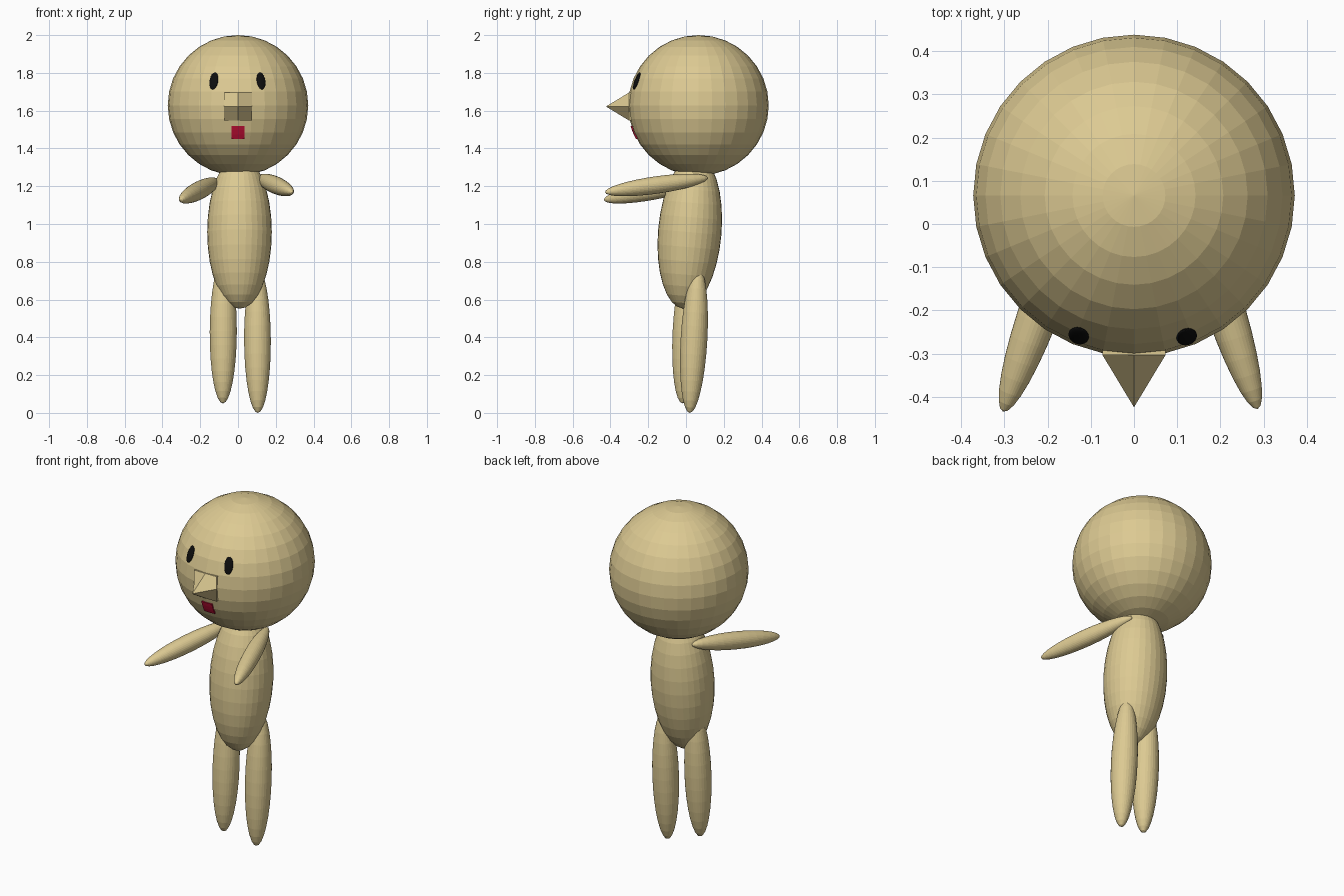
import bpy, bmesh, math
from mathutils import Vector, Matrix

if "Cube" in bpy.data.objects:
    bpy.data.objects.remove(bpy.data.objects["Cube"])


def material(name, rgb):
    m = bpy.data.materials.new(name)
    m.diffuse_color = (*rgb, 1)
    m.use_nodes = True
    m.node_tree.nodes["Principled BSDF"].inputs["Base Color"].default_value = m.diffuse_color
    return m


TAN = material("tan", (0.72, 0.59, 0.29))
BLACK = material("black", (0.004, 0.004, 0.004))
RED = material("crimson", (0.58, 0.005, 0.04))


def finish(bm, name, mat):
    bmesh.ops.recalc_face_normals(bm, faces=bm.faces)
    me = bpy.data.meshes.new(name)
    bm.to_mesh(me)
    bm.free()
    me.materials.append(mat)
    ob = bpy.data.objects.new(name, me)
    bpy.context.collection.objects.link(ob)
    return ob


def ellipsoid(name, mat, centre, radii, rot=Matrix()):
    bm = bmesh.new()
    bmesh.ops.create_uvsphere(bm, u_segments=32, v_segments=16, radius=1)
    bm.transform(Matrix.Translation(centre) @ rot @ Matrix.Diagonal((*radii, 1)))
    return finish(bm, name, mat)


def limb(name, a, b, r):
    # ellipsoid stretched between two end points
    a, b = Vector(a), Vector(b)
    rot = (b - a).to_track_quat('Z', 'Y').to_matrix().to_4x4()
    return ellipsoid(name, TAN, (a + b) / 2, (r, r, (b - a).length / 2), rot)


HEAD = Vector((0, 0.066, 1.628))
R = 0.372

# head and body
ellipsoid("head", TAN, HEAD, (R, R, R))
ellipsoid("body", TAN, (0.008, 0.02, 0.957), (0.171, 0.168, 0.407),
          Matrix.Rotation(-0.085, 4, 'X'))

# arms reaching forward, legs
limb("right_arm", (0.11, 0.115, 1.245), (0.286, -0.428, 1.168), 0.046)
limb("left_arm", (-0.11, 0.1, 1.228), (-0.303, -0.434, 1.127), 0.048)
limb("right_leg", (0.101, 0.064, 0.77), (0.105, 0.02, 0.0), 0.071)
limb("left_leg", (-0.076, 0.02, 0.81), (-0.08, -0.018, 0.05), 0.072)

# eyes: flattened ovals lying on the head
for side, x in (("left", -0.128), ("right", 0.122)):
    dz = 0.129
    y = HEAD.y - math.sqrt(R * R - x * x - dz * dz)
    rot = Matrix.Rotation(math.asin(x / R), 4, 'Z') @ Matrix.Rotation(-0.37, 4, 'X')
    ellipsoid(side + "_eye", BLACK, (x, y, HEAD.z + dz), (0.024, 0.009, 0.048), rot)

# nose: square plate with its middle point pulled out
bm = bmesh.new()
bmesh.ops.create_grid(bm, x_segments=2, y_segments=2, size=0.073)
bm.transform(Matrix.Translation((0, -0.303, 1.622)) @ Matrix.Rotation(math.pi / 2, 4, 'X'))
tip = min(bm.verts, key=lambda v: (v.co - Vector((0, -0.303, 1.622))).length)
rim = [e for e in bm.edges if e.is_boundary]
tip.co.y = -0.424
ext = bmesh.ops.extrude_edge_only(bm, edges=rim)
for v in ext["geom"]:
    if isinstance(v, bmesh.types.BMVert):
        v.co.y = -0.26
finish(bm, "nose", TAN)

# mouth: small square plate following the curve of the head
bm = bmesh.new()
bmesh.ops.create_grid(bm, x_segments=3, y_segments=3, size=0.034)
for v in bm.verts:
    x, z = v.co.x, 1.485 + v.co.y
    d = R + 0.004
    v.co = (x, HEAD.y - math.sqrt(d * d - x * x - (z - HEAD.z) ** 2), z)
ext = bmesh.ops.extrude_edge_only(bm, edges=[e for e in bm.edges if e.is_boundary])
for v in ext["geom"]:
    if isinstance(v, bmesh.types.BMVert):
        v.co.y += 0.008
finish(bm, "mouth", RED)
